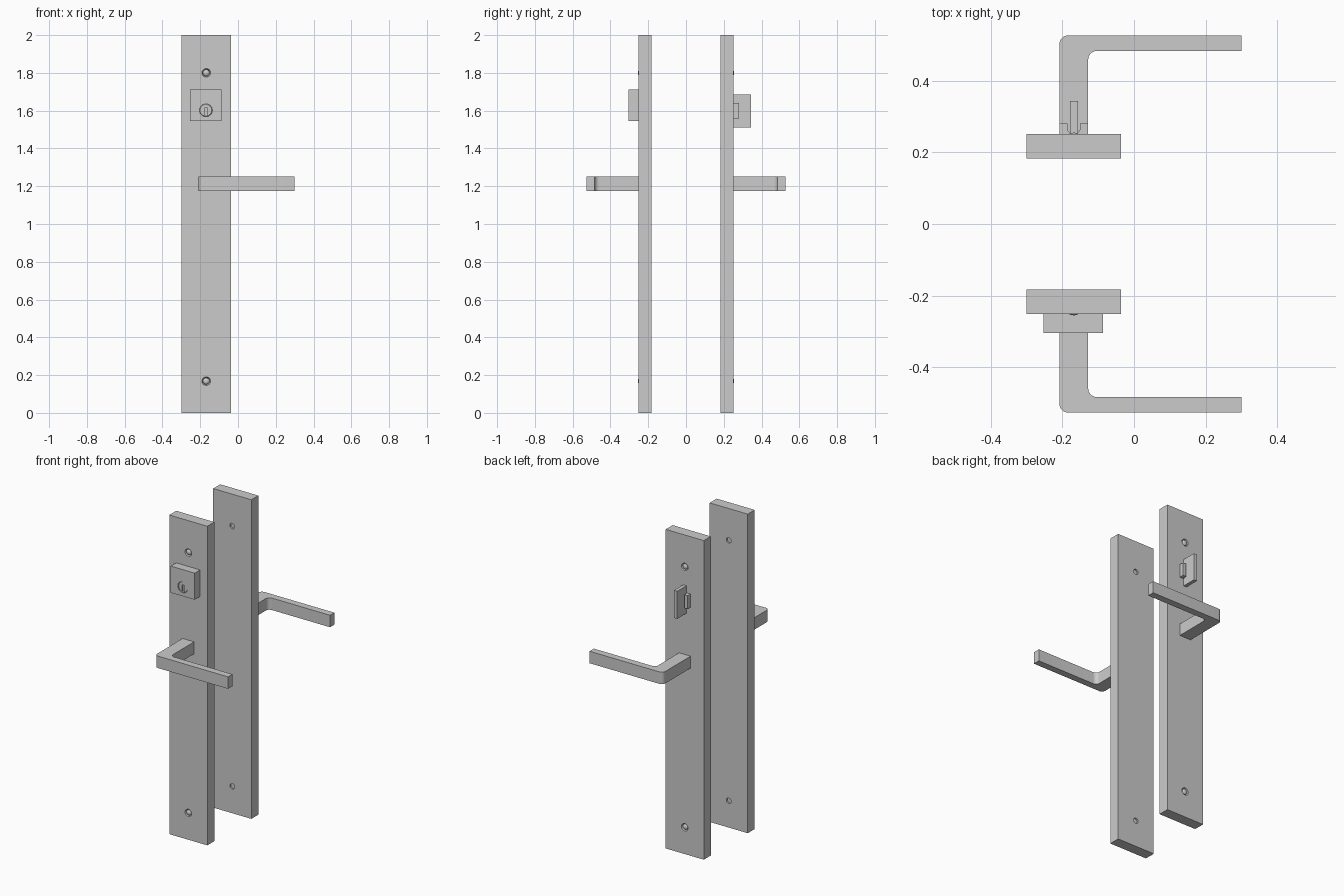
import bpy, bmesh, math
from mathutils import Vector, Matrix

if "Cube" in bpy.data.objects:
    bpy.data.objects.remove(bpy.data.objects["Cube"])

CX = -0.168                     # centre line of the plates
PLATE_IN, PLATE_OUT = 0.183, 0.252


def finish(bm, name, smooth=False):
    bmesh.ops.recalc_face_normals(bm, faces=bm.faces)
    me = bpy.data.meshes.new(name)
    bm.to_mesh(me)
    bm.free()
    ob = bpy.data.objects.new(name, me)
    bpy.context.collection.objects.link(ob)
    if smooth:
        bpy.ops.object.select_all(action='DESELECT')
        ob.select_set(True)
        bpy.context.view_layer.objects.active = ob
        bpy.ops.object.shade_smooth_by_angle(angle=math.radians(35))
    return ob


def box(name, x0, x1, y0, y1, z0, z1):
    bm = bmesh.new()
    size = Matrix.Diagonal((x1 - x0, abs(y1 - y0), z1 - z0, 1))
    mid = Matrix.Translation(((x0 + x1) / 2, (y0 + y1) / 2, (z0 + z1) / 2))
    bmesh.ops.create_cube(bm, size=1, matrix=mid @ size)
    return finish(bm, name)


def extrude(name, pts, z0, z1, smooth=False):
    """Extrude an xy outline from z0 to z1."""
    bm = bmesh.new()
    f = bm.faces.new([bm.verts.new((x, y, z0)) for x, y in pts])
    r = bmesh.ops.extrude_face_region(bm, geom=[f])
    vs = [v for v in r['geom'] if isinstance(v, bmesh.types.BMVert)]
    bmesh.ops.translate(bm, verts=vs, vec=(0, 0, z1 - z0))
    return finish(bm, name, smooth)


def lathe(name, x, z, s, profile, n=32):
    """Spin (radius, distance from centre plane) rings about a y axis."""
    bm = bmesh.new()
    rings = [[bm.verts.new((x + r * math.cos(2 * math.pi * i / n), s * y,
                            z + r * math.sin(2 * math.pi * i / n))) for i in range(n)]
             for r, y in profile]
    for a, b in zip(rings, rings[1:]):
        for i in range(n):
            bm.faces.new((a[i], a[(i + 1) % n], b[(i + 1) % n], b[i]))
    bm.faces.new(rings[0])
    bm.faces.new(rings[-1])
    return finish(bm, name, True)


def cut(ob, cutter):
    m = ob.modifiers.new('cut', 'BOOLEAN')
    m.object, m.operation, m.solver = cutter, 'DIFFERENCE', 'EXACT'
    bpy.context.view_layer.objects.active = ob
    bpy.ops.object.modifier_apply(modifier=m.name)
    bpy.data.objects.remove(cutter, do_unlink=True)


def arc(cx, cy, r, a0, a1, n=8):
    return [(cx + r * math.cos(math.radians(a0 + (a1 - a0) * i / n)),
             cy + r * math.sin(math.radians(a0 + (a1 - a0) * i / n))) for i in range(n + 1)]


for s, side in ((-1, 'front'), (1, 'back')):
    # back plate with countersunk screws
    plate = box(side + '_plate', -0.30, -0.036, s * PLATE_IN, s * PLATE_OUT, 0, 2)
    for z, label in ((1.80, 'upper'), (0.168, 'lower')):
        cut(plate, lathe('hole_cutter', CX, z, s,
                         [(0.017, 0.17), (0.017, 0.238), (0.023, 0.252), (0.023, 0.26)]))
        lathe(f'{side}_{label}_screw', CX, z, s,
              [(0.0172, 0.193), (0.0172, 0.247), (0.014, 0.251), (0.008, 0.254), (0.002, 0.255)])

    # L-shaped lever with rounded elbow
    out = [(-0.128, 0.25)] + arc(-0.103, 0.4585, 0.025, 180, 90) + [(0.30, 0.4835), (0.30, 0.5265)]
    out += arc(-0.184, 0.5025, 0.024, 90, 180) + [(-0.208, 0.25)]
    extrude(side + '_lever', [(x, s * y) for x, y in out], 1.176, 1.251, True)

# square lock housing with recessed key cylinder on the front
housing = box('lock_housing', -0.253, -0.087, -0.251, -0.305, 1.546, 1.713)
cut(housing, lathe('recess_cutter', CX - 0.002, 1.602, -1, [(0.034, 0.29), (0.034, 0.32)]))
plug = lathe('key_cylinder', CX - 0.002, 1.602, -1, [(0.0335, 0.285), (0.0335, 0.298), (0.031, 0.300)])
cut(plug, box('slot_cutter', CX - 0.010, CX + 0.006, -0.288, -0.32, 1.571, 1.614))

# thumb turn: grooved base and upright paddle on the back
groove = [(-0.208, 0.251), (-0.208, 0.281), (-0.186, 0.281)]
groove += arc(-0.176, 0.266, 0.010, 180, 270, 5) + arc(-0.161, 0.266, 0.010, 270, 360, 5)
groove += [(-0.151, 0.281), (-0.128, 0.281), (-0.128, 0.251)]
extrude('thumb_turn_base', groove, 1.558, 1.641, True)
box('thumb_turn_paddle', -0.179, -0.157, 0.251, 0.343, 1.512, 1.685)
